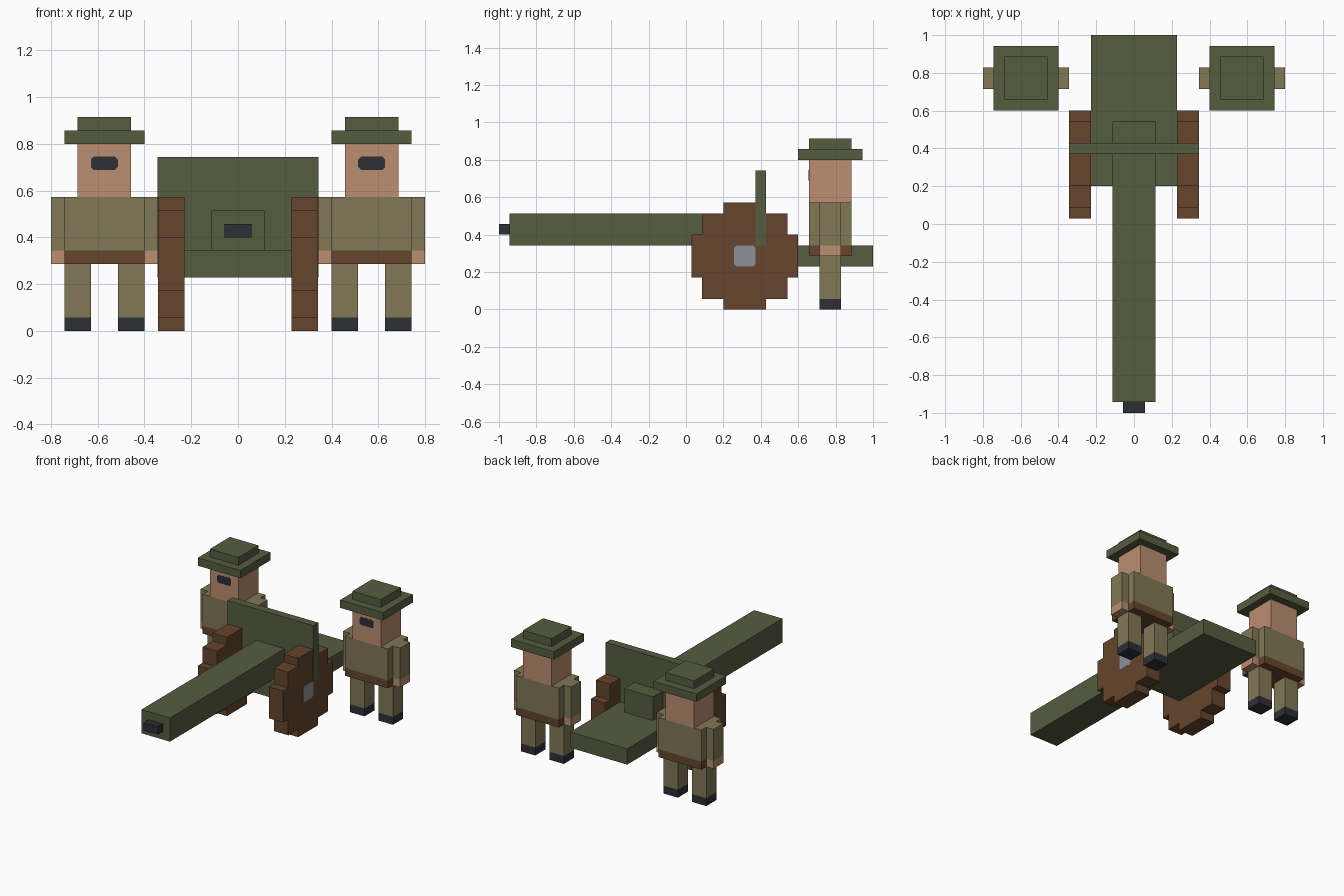
import bpy, bmesh
from mathutils import Vector

if "Cube" in bpy.data.objects:
    bpy.data.objects.remove(bpy.data.objects["Cube"])

U = 2 / 35  # the block size the whole model is built on


def material(name, r, g, b):
    def lin(c):
        c /= 255
        return c / 12.92 if c <= 0.04045 else ((c + 0.055) / 1.055) ** 2.4
    m = bpy.data.materials.new(name)
    m.diffuse_color = (lin(r), lin(g), lin(b), 1)
    m.use_nodes = True
    m.node_tree.nodes["Principled BSDF"].inputs["Base Color"].default_value = m.diffuse_color
    return m


OLIVE = material("olive green", 86, 92, 64)
KHAKI = material("khaki", 129, 120, 86)
SKIN = material("skin", 186, 142, 112)
BROWN = material("wood brown", 101, 69, 45)
DARK = material("near black", 46, 47, 55)
GREY = material("steel grey", 140, 144, 151)


def prism(name, points, direction, mat):
    """Extrude a closed planar outline along a direction."""
    bm = bmesh.new()
    face = bm.faces.new([bm.verts.new(p) for p in points])
    ext = bmesh.ops.extrude_face_region(bm, geom=[face])
    verts = [g for g in ext["geom"] if isinstance(g, bmesh.types.BMVert)]
    bmesh.ops.translate(bm, verts=verts, vec=Vector(direction))
    bmesh.ops.recalc_face_normals(bm, faces=bm.faces)
    mesh = bpy.data.meshes.new(name)
    bm.to_mesh(mesh)
    bm.free()
    mesh.materials.append(mat)
    ob = bpy.data.objects.new(name, mesh)
    bpy.context.collection.objects.link(ob)
    return ob


def box(name, x, y, z, mat):
    """Box from (min, max) ranges on each axis."""
    pts = [(x[0], y[0], z[0]), (x[1], y[0], z[0]), (x[1], y[1], z[0]), (x[0], y[1], z[0])]
    return prism(name, pts, (0, 0, z[1] - z[0]), mat)


def around(c, half):
    return (c - half * U, c + half * U)


def rows(a, b):
    return (a * U, b * U)


def clipped(a, b, ha, hb, c=0.012):
    """Rectangle outline with clipped corners."""
    q = [(ha, hb - c), (ha - c, hb)]
    q += [(-p, r) for p, r in reversed(q)]
    q += [(-p, -r) for p, r in q]
    return [(a + p, b + r) for p, r in q]


# Gun: barrel, muzzle, carriage bed and shield
box("barrel", around(0, 2), (-1 + U, 0.543), rows(6, 9), OLIVE)
box("muzzle", around(0, 1), (-1, -1 + U), rows(7, 8), DARK)
box("carriage_bed", around(0, 4), (0.2, 1.0), rows(4, 6), OLIVE)
box("shield", (-6 * U - 0.0008, 6 * U + 0.0008), (0.3714, 0.4286), rows(6, 13), OLIVE)

# Wheels: stepped round outline, extruded across, with a hub plate
WY, WZ = 0.3143, 5 * U
quarter = [(5, 2), (4, 2), (4, 4), (2, 4), (2, 5)]
half = quarter + [(-a, b) for a, b in reversed(quarter)]
outline = half + [(-a, -b) for a, b in half]
for side, s in (("left", -1), ("right", 1)):
    prism(f"{side}_wheel", [(s * 4 * U, WY + a * U, WZ + b * U) for a, b in outline],
          (s * 2 * U, 0, 0), BROWN)
    prism(f"{side}_hub", [(s * (6 * U - 0.003), p, q) for p, q in clipped(WY, WZ, U, U)],
          (s * 0.004, 0, 0), GREY)

# Two crew members standing beside the carriage
CY = 0.7714
for side, s in (("left", -1), ("right", 1)):
    cx = s * 10 * U
    n = side + "_crew_"
    for limb, t in (("a", -1), ("b", 1)):
        leg = around(cx + t * 2 * U, 1)
        arm = around(cx + t * 3.5 * U, 0.5)
        box(n + "boot_" + limb, leg, around(CY, 1), rows(0, 1), DARK)
        box(n + "leg_" + limb, leg, around(CY, 1), rows(1, 5), KHAKI)
        box(n + "hand_" + limb, arm, around(CY, 1), rows(5, 6), SKIN)
        box(n + "sleeve_" + limb, arm, around(CY, 1), rows(6, 10), KHAKI)
    box(n + "belt", around(cx, 3), around(CY, 2), rows(5, 6), BROWN)
    box(n + "torso", around(cx, 3), around(CY, 2), rows(6, 10), KHAKI)
    box(n + "head", around(cx, 2), around(CY, 2), rows(10, 14), SKIN)
    prism(n + "eyes", [(p, CY - 2 * U + 0.003, q) for p, q in
                       clipped(cx, 12.55 * U, U, 0.5 * U)], (0, -0.004, 0), DARK)
    box(n + "hat_brim", around(cx, 3), around(CY, 3), rows(14, 15), OLIVE)
    box(n + "hat_crown", around(cx, 2), around(CY, 2), rows(15, 16), OLIVE)
